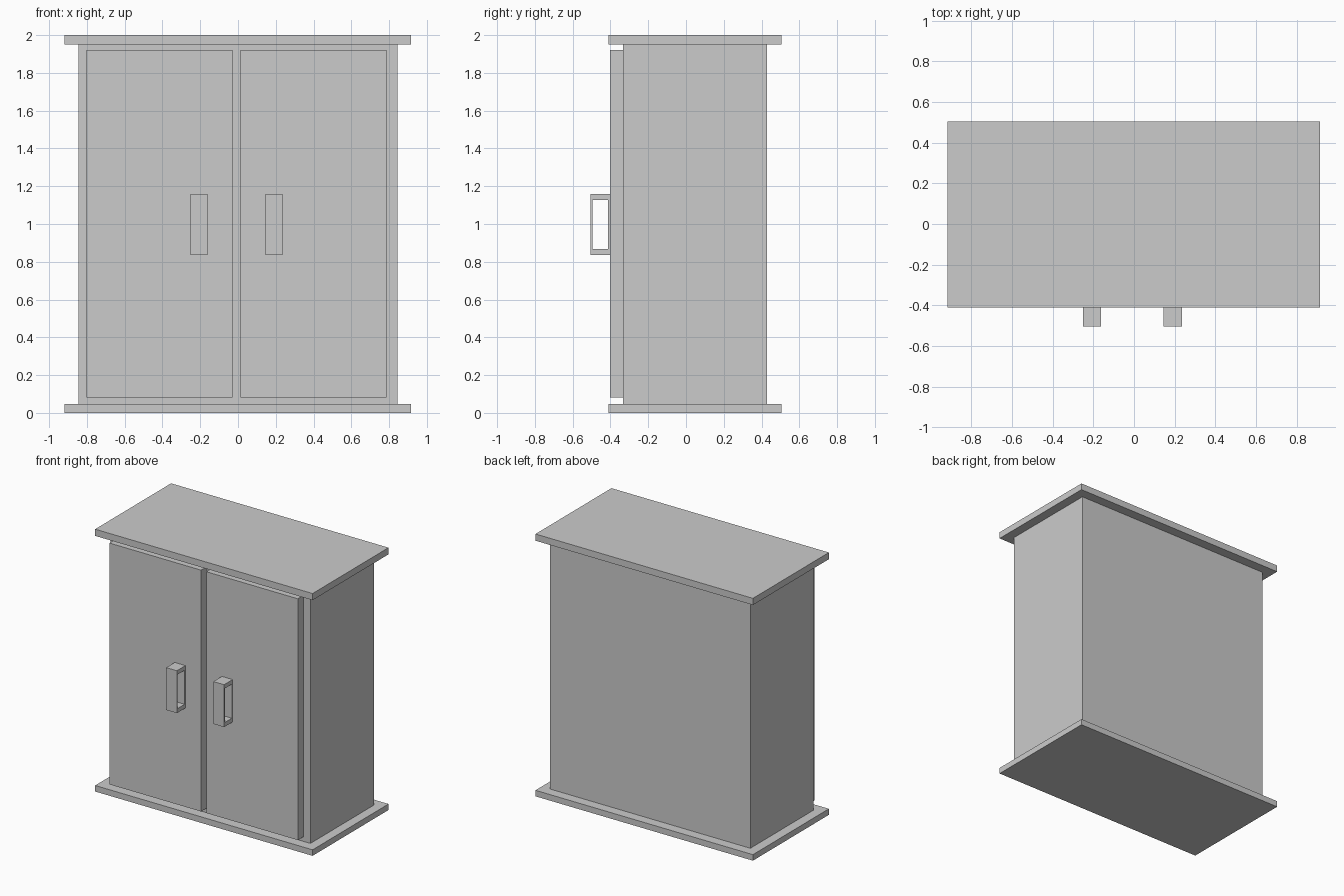
import bpy, bmesh

if "Cube" in bpy.data.objects:
    bpy.data.objects.remove(bpy.data.objects["Cube"])


def finish(name, bm):
    bmesh.ops.recalc_face_normals(bm, faces=bm.faces)
    mesh = bpy.data.meshes.new(name)
    bm.to_mesh(mesh)
    bm.free()
    obj = bpy.data.objects.new(name, mesh)
    bpy.context.collection.objects.link(obj)
    return obj


def box(name, x, y, z):
    """Box given by its (min, max) range on each axis."""
    bm = bmesh.new()
    bmesh.ops.create_cube(bm, size=1)
    for v in bm.verts:
        v.co = [(r[0] + r[1]) / 2 + c * (r[1] - r[0]) for r, c in zip((x, y, z), v.co)]
    return finish(name, bm)


def frame(name, x, outer, inner):
    """Rectangular ring in the y-z plane, extruded along x."""
    bm = bmesh.new()
    loops = []
    for y0, y1, z0, z1 in (outer, inner):
        loops.append([bm.verts.new((x[0], y, z))
                      for y, z in ((y0, z0), (y1, z0), (y1, z1), (y0, z1))])
    a, b = loops
    faces = [bm.faces.new((a[i], a[(i + 1) % 4], b[(i + 1) % 4], b[i])) for i in range(4)]
    ring = bmesh.ops.extrude_face_region(bm, geom=faces, use_keep_orig=True)["geom"]
    for v in ring:
        if isinstance(v, bmesh.types.BMVert):
            v.co.x = x[1]
    return finish(name, bm)


# Cabinet body between two overhanging slabs
box("cabinet_body", (-0.844, 0.844), (-0.333, 0.43), (0.046, 1.949))
box("base_slab", (-0.918, 0.916), (-0.41, 0.505), (0, 0.046))
box("top_slab", (-0.918, 0.916), (-0.41, 0.505), (1.949, 2))

# Doors and handles, mirrored about a line slightly left of centre
MID = -0.008
for side, s in (("left", -1), ("right", 1)):
    door_x = sorted((MID + s * 0.022, MID + s * 0.794))
    handle_x = sorted((MID + s * 0.154, MID + s * 0.244))
    box(side + "_door", door_x, (-0.402, -0.333), (0.082, 1.922))
    frame(side + "_handle", handle_x,
          (-0.505, -0.402, 0.836, 1.159), (-0.495, -0.412, 0.868, 1.127))
